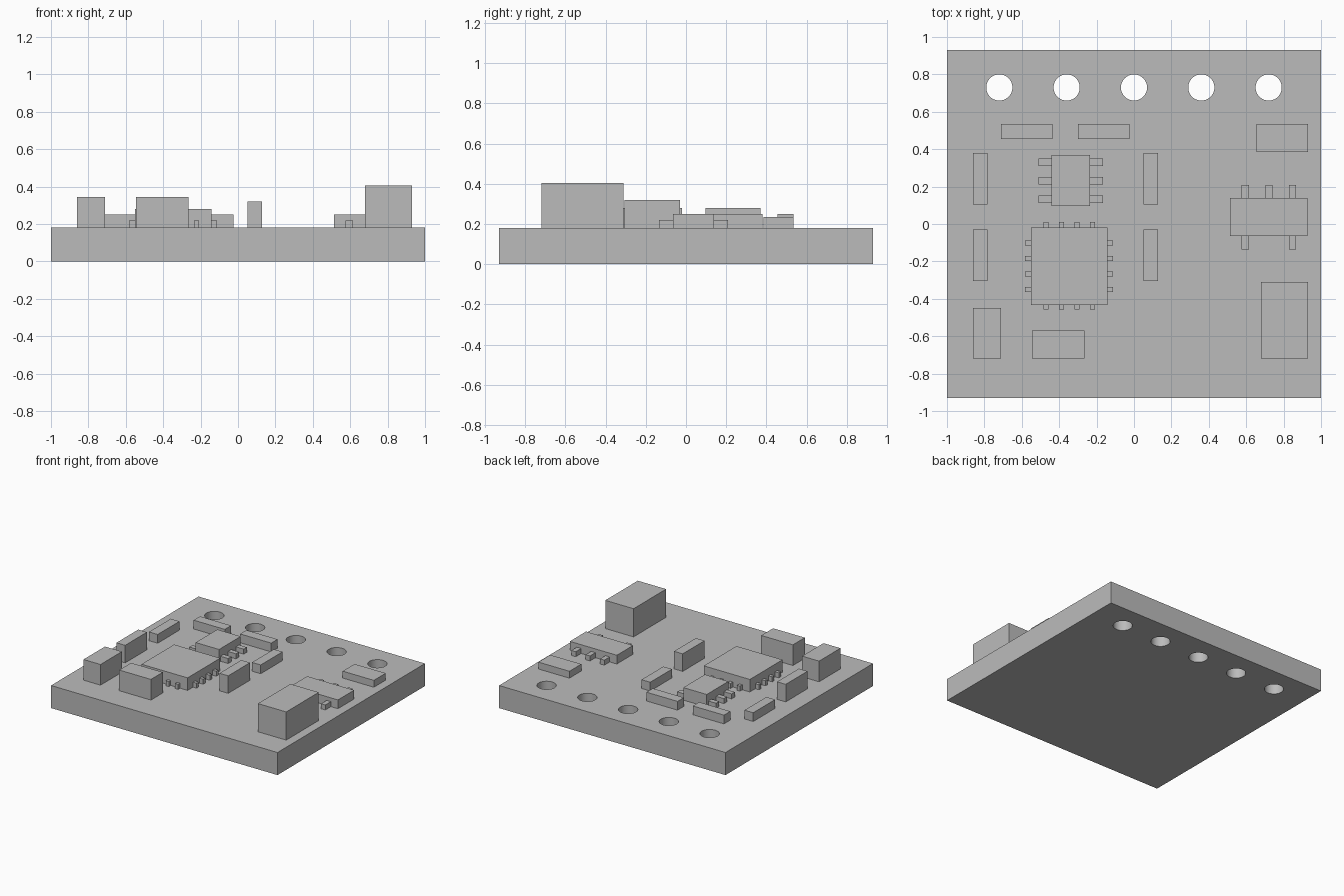
import bpy
import bmesh
from math import radians
from mathutils import Matrix

cube = bpy.data.objects.get("Cube")
if cube:
    bpy.data.objects.remove(cube, do_unlink=True)

TOP = 0.18        # upper face of the board
PIN_TOP = 0.22

grey = bpy.data.materials.new("plain grey")
grey.use_nodes = True
colour = (0.5, 0.5, 0.5, 1)
grey.diffuse_color = colour
grey.node_tree.nodes["Principled BSDF"].inputs["Base Color"].default_value = colour


def finish(name, bm):
    mesh = bpy.data.meshes.new(name)
    bm.to_mesh(mesh)
    bm.free()
    mesh.materials.append(grey)
    obj = bpy.data.objects.new(name, mesh)
    bpy.context.collection.objects.link(obj)
    return obj


def add_box(bm, x0, x1, y0, y1, z0, z1):
    centre = Matrix.Translation(((x0 + x1) / 2, (y0 + y1) / 2, (z0 + z1) / 2))
    size = Matrix.Diagonal((x1 - x0, y1 - y0, z1 - z0, 1))
    bmesh.ops.create_cube(bm, size=1, matrix=centre @ size)


def block(name, x0, x1, y0, y1, top, bottom=TOP):
    bm = bmesh.new()
    add_box(bm, x0, x1, y0, y1, bottom, top)
    return finish(name, bm)


def pin_row(name, centres, width, low, high, along_x):
    """Row of pins; low and high bound them across the row."""
    bm = bmesh.new()
    for c in centres:
        a, b = c - width / 2, c + width / 2
        if along_x:
            add_box(bm, a, b, low, high, TOP, PIN_TOP)
        else:
            add_box(bm, low, high, a, b, TOP, PIN_TOP)
    return finish(name, bm)


# Board with a row of through holes
board = block("board", -1, 1, -0.93, 0.93, TOP, 0)
bm = bmesh.new()
for i in range(-2, 3):
    bmesh.ops.create_cone(bm, cap_ends=True, segments=48, radius1=0.07, radius2=0.07,
                          depth=1, matrix=Matrix.Translation((i * 0.36, 0.73, 0.1)))
cutter = finish("hole_cutter", bm)
cutter.hide_render = True
cut = board.modifiers.new("holes", "BOOLEAN")
cut.operation = "DIFFERENCE"
cut.solver = "EXACT"
cut.object = cutter
bpy.ops.object.select_all(action="DESELECT")
board.select_set(True)
bpy.context.view_layer.objects.active = board
bpy.ops.object.modifier_apply(modifier=cut.name)
bpy.data.objects.remove(cutter, do_unlink=True)
bpy.ops.object.shade_smooth_by_angle(angle=radians(30))

# Large blocks
block("tall_connector", 0.68, 0.93, -0.72, -0.31, 0.405)
block("left_capacitor", -0.86, -0.71, -0.72, -0.45, 0.345)
block("front_capacitor", -0.545, -0.265, -0.72, -0.57, 0.345)

# Small parts on either side of the chips
for side, x in (("right", -0.86), ("left", 0.05)):
    block(side + "_front_resistor", x, x + 0.077, -0.305, -0.03, 0.32)
    block(side + "_back_resistor", x, x + 0.077, 0.105, 0.38, 0.25)

# Small parts behind the chips
for side, x in (("right", -0.71), ("left", -0.3)):
    block(side + "_rear_resistor", x, x + 0.275, 0.455, 0.535, 0.25)
block("rear_corner_part", 0.655, 0.93, 0.385, 0.535, 0.235)

# Square chip with four pins on each side
block("square_chip", -0.55, -0.143, -0.432, -0.02, 0.28)
step = [(i - 1.5) * 0.083 for i in range(4)]
for side, low, high in (("front", -0.457, -0.432), ("back", -0.02, 0.01)):
    pin_row("square_chip_" + side + "_pins", [-0.346 + s for s in step], 0.026, low, high, True)
for side, low, high in (("right", -0.583, -0.55), ("left", -0.143, -0.111)):
    pin_row("square_chip_" + side + "_pins", [-0.226 + s for s in step], 0.026, low, high, False)

# Small chip with three pins on two sides
block("small_chip", -0.442, -0.235, 0.097, 0.37, 0.28)
for side, low, high in (("right", -0.51, -0.442), ("left", -0.235, -0.166)):
    pin_row("small_chip_" + side + "_pins", [0.133, 0.231, 0.329], 0.04, low, high, False)

# Regulator with three pins behind and two in front
block("regulator", 0.513, 0.928, -0.065, 0.14, 0.25)
pin_row("regulator_back_pins", [0.595, 0.721, 0.847], 0.038, 0.14, 0.208, True)
pin_row("regulator_front_pins", [0.595, 0.847], 0.038, -0.135, -0.065, True)
